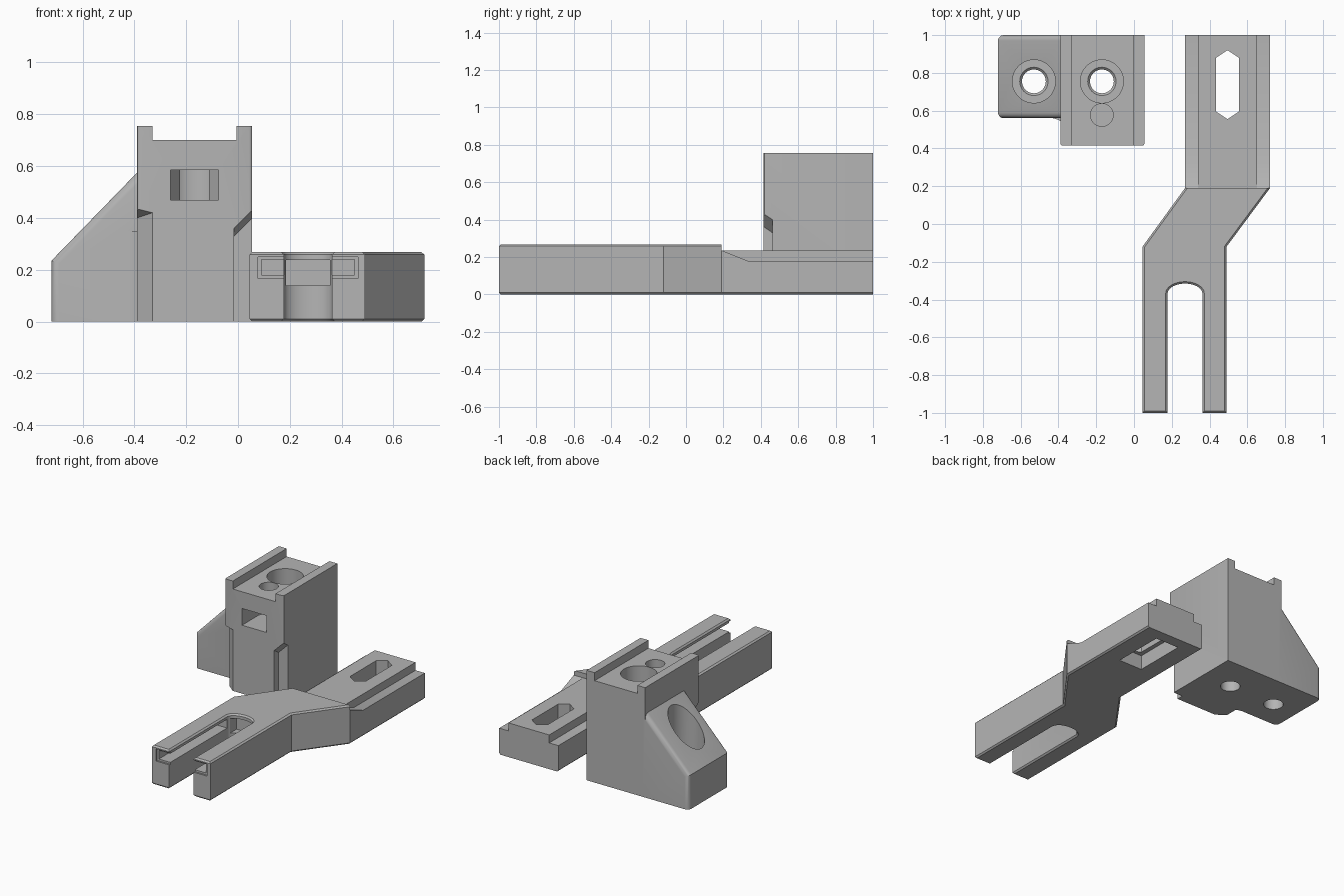
import bpy, bmesh, math
from mathutils import Vector

if "Cube" in bpy.data.objects:
    bpy.data.objects.remove(bpy.data.objects["Cube"], do_unlink=True)

grey = bpy.data.materials.new("plain grey")
grey.use_nodes = True
COLOR = (0.46, 0.46, 0.46, 1)
grey.diffuse_color = COLOR
grey.node_tree.nodes["Principled BSDF"].inputs["Base Color"].default_value = COLOR


def make(name, bm):
    bmesh.ops.recalc_face_normals(bm, faces=bm.faces)
    mesh = bpy.data.meshes.new(name)
    bm.to_mesh(mesh)
    bm.free()
    mesh.materials.append(grey)
    ob = bpy.data.objects.new(name, mesh)
    bpy.context.collection.objects.link(ob)
    return ob


def prism(name, pts, lo, hi, axis="z", bevel=None, width=0.01, segs=1):
    """Extrude a 2D outline along an axis; bevel edges picked by a rule."""
    place = {"z": lambda a, b, t: (a, b, t),
             "y": lambda a, b, t: (a, t, b),
             "x": lambda a, b, t: (t, a, b)}[axis]
    bm = bmesh.new()
    face = bm.faces.new([bm.verts.new(place(a, b, lo)) for a, b in pts])
    res = bmesh.ops.extrude_face_region(bm, geom=[face])
    verts = [v for v in res["geom"] if isinstance(v, bmesh.types.BMVert)]
    bmesh.ops.translate(bm, verts=verts, vec=Vector(place(0, 0, hi - lo)))
    if bevel:
        edges = [e for e in bm.edges if bevel(e.verts[0].co, e.verts[1].co)]
        bmesh.ops.bevel(bm, geom=edges, offset=width, segments=segs,
                        profile=0.5, affect="EDGES")
    return make(name, bm)


def box(name, x0, x1, y0, y1, z0, z1):
    return prism(name, [(x0, y0), (x1, y0), (x1, y1), (x0, y1)], z0, z1)


def cone(name, x, y, z0, z1, r0, r1=None):
    bm = bmesh.new()
    bmesh.ops.create_cone(bm, cap_ends=True, segments=48, radius1=r0,
                          radius2=r0 if r1 is None else r1, depth=z1 - z0)
    bmesh.ops.translate(bm, verts=bm.verts, vec=(x, y, (z0 + z1) / 2))
    return make(name, bm)


def combine(target, others, op="DIFFERENCE"):
    bpy.context.view_layer.objects.active = target
    for other in others:
        mod = target.modifiers.new("cut", "BOOLEAN")
        mod.operation, mod.solver, mod.object = op, "EXACT", other
        bpy.ops.object.modifier_apply(modifier=mod.name)
        bpy.data.objects.remove(other, do_unlink=True)


def smooth(ob):
    bpy.ops.object.select_all(action="DESELECT")
    ob.select_set(True)
    bpy.context.view_layer.objects.active = ob
    bpy.ops.object.shade_smooth_by_angle(angle=math.radians(30))


# Forked arm: cranked outline with a round-ended gap between the prongs
MID = 0.27
arc = [(MID + 0.093 * math.cos(t), -0.37 + 0.055 * math.sin(t))
       for t in (math.pi * i / 12 for i in range(13))]
outline = ([(0.27, 1), (0.27, 0.19), (0.045, -0.12), (0.045, -1), (0.177, -1)]
           + arc[::-1]
           + [(0.363, -1), (0.49, -1), (0.49, -0.12), (0.72, 0.19), (0.72, 1)])
arm = prism("forked_arm", outline, 0, 0.268,
            bevel=lambda a, b: abs(a.z - b.z) < 1e-4 and (a.y + b.y) < 1.99)

# Lowered tail with a raised centre rail and ramped side ledges
ledge = [(0.19, 0.235), (0.33, 0.18), (1.1, 0.18), (1.1, 0.3), (0.19, 0.3)]
cuts = [box("tail_cut", 0.1, 0.9, 0.19, 1.1, 0.235, 0.4),
        prism("ledge_cut", ledge, 0.1, 0.34, "x"),
        prism("ledge_cut", ledge, 0.65, 0.9, "x")]

# Adjustment slot with pointed ends and a wider recess underneath
slot = [(0.495, 0.92), (0.435, 0.88), (0.435, 0.595),
        (0.495, 0.555), (0.555, 0.595), (0.555, 0.88)]
cuts += [prism("slot_cut", slot, -0.1, 0.4),
         box("slot_recess_cut", 0.405, 0.585, 0.555, 0.92, -0.1, 0.1)]

# Inner grooves of the prongs, with a flared mouth and a pocket at the end
mouth = [(0.077, 0.167), (0.463, 0.167), (0.463, 0.25), (0.077, 0.25)]
cuts += [box("groove_cut", 0.09, 0.45, -1.1, -0.37, 0.18, 0.24),
         prism("mouth_cut", mouth, -1.1, -0.988, "y"),
         box("pocket_cut", 0.185, 0.355, -0.45, -0.28, 0.14, 0.238)]
combine(arm, cuts)
smooth(arm)

# Tower block, vertical corners slightly rounded
tower = prism("tower_block", [(-0.39, 0.415), (0.055, 0.415), (0.055, 1), (-0.39, 1)],
              0, 0.755, bevel=lambda a, b: abs(a.z - b.z) > 0.1
              and a.y < 0.5, width=0.012, segs=3)


def sloped_cut(name, corners):
    """Column cutter whose top is slanted: corners are (x, y, top z)."""
    bm = bmesh.new()
    low = [bm.verts.new((x, y, -0.1)) for x, y, z in corners]
    top = [bm.verts.new(c) for c in corners]
    bm.faces.new(low)
    n = len(corners)
    for i in range(n):
        j = (i + 1) % n
        bm.faces.new((low[i], low[j], top[j], top[i]))
    bmesh.ops.triangulate(bm, faces=[bm.faces.new(top)])
    return make(name, bm)


# Undercut lower corners at the front of the tower
combine(tower, [
    sloped_cut("left_corner_cut", [(-0.39 - 0.12, 0.415 - 0.145 + 0.29, 0.36),
                                   (-0.51, 0.27, 0.57), (-0.15, 0.27, 0.48)]),
    sloped_cut("right_corner_cut", [(-0.015, 0.365, 0.395), (0.125, 0.365, 0.535),
                                    (0.125, 0.462, 0.47), (-0.015, 0.462, 0.33)])])

# Sloped side wing with rounded outer edges, and a fillet into the tower
wing = prism("side_wing", [(-0.72, 0), (-0.37, 0), (-0.37, 0.595), (-0.72, 0.235)],
             0.56, 1, "y", width=0.03, segs=5,
             bevel=lambda a, b: max(a.x, b.x) < -0.71 and abs(a.z - b.z) > 0.1
             or abs(a.x - b.x) > 0.1 and a.z + b.z > 0.5)
fillet = prism("wing_fillet", [(-0.43, 0.58), (-0.43, 0.56), (-0.40, 0.552),
                               (-0.365, 0.528), (-0.36, 0.58)], 0, 0.35)
combine(tower, [wing, fillet], "UNION")

# Top channel and front nut pocket
pocket = [(-0.26, 0.3), (-0.075, 0.3), (-0.075, 0.6), (-0.115, 0.66),
          (-0.22, 0.66), (-0.26, 0.6)]
cuts = [box("channel_cut", -0.33, -0.005, 0.3, 1.1, 0.70, 0.9),
        prism("nut_pocket_cut", pocket, 0.47, 0.585),
        cone("pin_hole_cut", -0.17, 0.577, 0.5, 0.9, 0.06)]

# Counterbored screw holes through the tower and the wing
for x in (-0.17, -0.53):
    cuts += [cone("bore_cut", x, 0.755, 0.2, 0.9, 0.114),
             cone("screw_hole_cut", x, 0.755, -0.1, 0.25, 0.063),
             cone("hole_rim_cut", x, 0.755, 0.188, 0.202, 0.063, 0.077)]
combine(tower, cuts)
smooth(tower)
